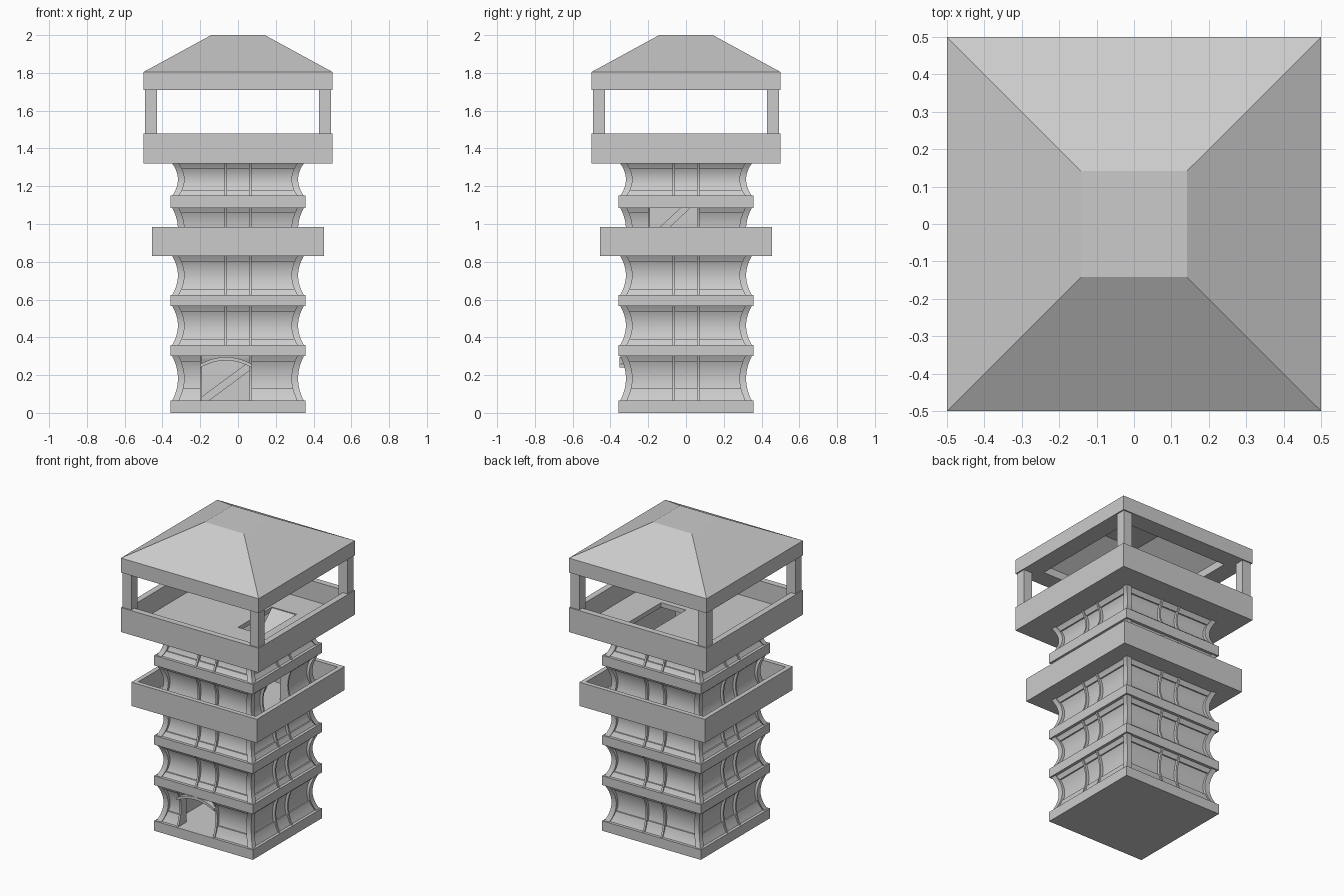
import bpy, bmesh
from math import pi
from mathutils import Matrix

if "Cube" in bpy.data.objects:
    bpy.data.objects.remove(bpy.data.objects["Cube"])


def sq(z, h):
    return [(-h, -h, z), (h, -h, z), (h, h, z), (-h, h, z)]


def loft(name, rings, cyclic=False, turn=0, smooth=False):
    """Skin a list of equal-sized rings; capped at the ends unless cyclic."""
    bm = bmesh.new()
    vs = [[bm.verts.new(p) for p in r] for r in rings]
    n = len(rings[0])
    pairs = list(zip(vs, vs[1:])) + ([(vs[-1], vs[0])] if cyclic else [])
    for a, b in pairs:
        for i in range(n):
            bm.faces.new((a[i], a[(i + 1) % n], b[(i + 1) % n], b[i]))
    if not cyclic:
        bm.faces.new(vs[0])
        bm.faces.new(vs[-1])
    bmesh.ops.recalc_face_normals(bm, faces=bm.faces)
    bm.transform(Matrix.Rotation(turn * pi / 2, 4, 'Z'))
    me = bpy.data.meshes.new(name)
    bm.to_mesh(me)
    bm.free()
    ob = bpy.data.objects.new(name, me)
    bpy.context.collection.objects.link(ob)
    if smooth:
        bpy.ops.object.select_all(action='DESELECT')
        ob.select_set(True)
        bpy.context.view_layer.objects.active = ob
        bpy.ops.object.shade_smooth_by_angle(angle=0.5)
    return ob


def box(name, x0, x1, y0, y1, z0, z1):
    return loft(name, [[(x0, y0, z), (x1, y0, z), (x1, y1, z), (x0, y1, z)] for z in (z0, z1)])


def cut(ob, cutter):
    m = ob.modifiers.new("opening", 'BOOLEAN')
    m.operation, m.solver, m.object = 'DIFFERENCE', 'EXACT', cutter
    bpy.context.view_layer.objects.active = ob
    bpy.ops.object.modifier_apply(modifier=m.name)
    bpy.data.objects.remove(cutter)


# Storeys of the tower, each with a concave wall profile
STOREYS = [(0.065, 0.30), (0.36, 0.565), (0.625, 0.83), (0.86, 1.085), (1.15, 1.32)]
DOOR = (-0.19, 0.063)


def half(s, z):
    z0, z1 = STOREYS[s]
    t = 2 * (z - z0) / (z1 - z0) - 1
    return 0.318 + 0.03 * t * t


def steps(z0, z1, n=10):
    return [z0 + (z1 - z0) * i / n for i in range(n + 1)]


# Recessed hollow walls, running behind the bands
rings = [sq(z, half(s, z) - 0.018) for s, zs in enumerate(STOREYS) for z in steps(*zs)]
rings += [sq(1.32, 0.26), sq(0.065, 0.26)]
walls = loft("tower_walls", rings, cyclic=True)


def arch(x):
    t = (x - sum(DOOR) / 2) / ((DOOR[1] - DOOR[0]) / 2)
    return 0.278 - 0.033 * t * t


arch_x = steps(*DOOR)
outline = [(DOOR[1], 0.06), (DOOR[0], 0.06)] + [(x, arch(x)) for x in arch_x]
cut(walls, loft("front_door_cutter", [[(x, y, z) for x, z in outline] for y in (-0.5, -0.2)]))
cut(walls, box("balcony_door_cutter", 0.2, 0.42, *DOOR, 0.86, 1.085))
bpy.ops.object.select_all(action='DESELECT')
walls.select_set(True)
bpy.context.view_layer.objects.active = walls
bpy.ops.object.shade_smooth_by_angle(angle=0.5)


def bar(name, k, s, x0, x1, z0, z1, proud, n):
    """Strip on wall k that follows the storey's curve."""
    r = []
    for z in steps(z0, z1, n):
        h = half(s, z)
        xa, xb = max(x0, 0.01 - h), min(x1, h - 0.01)
        r.append([(xa, -h - proud, z), (xb, -h - proud, z), (xb, -h + 0.04, z), (xa, -h + 0.04, z)])
    loft(name, r, turn=k, smooth=True)


for s, (z0, z1) in enumerate(STOREYS):
    low = 0.065 if s == 0 else 0.03
    for k in range(4):
        # Corner ribs
        r = []
        for z in steps(z0, z1):
            h = half(s, z)
            r.append([(-h, -h, z), (0.035 - h, -h, z), (0.035 - h, 0.035 - h, z), (-h, 0.035 - h, z)])
        loft("corner_rib", r, turn=k, smooth=True)
        # Upright ribs, moved aside where there is a doorway
        door = (s, k) in ((0, 0), (3, 1))
        for x in ((DOOR[0] - 0.006, DOOR[1] + 0.004) if door else (-0.065, 0.065)):
            bar("upright_rib", k, s, x - 0.006, x + 0.006, z0, z1, 0, 10)
        # Rails along the top and bottom of each panel
        for x0, x1 in (((-0.4, DOOR[0]), (DOOR[1], 0.4)) if door else ((-0.4, 0.4),)):
            bar("lower_rail", k, s, x0, x1, z0, z0 + low, -0.009, 4)
            bar("upper_rail", k, s, x0, x1, z1 - 0.028, z1, -0.009, 3)

# Arched hood over the front door
loft("door_hood", [[(x, -0.352, arch(x)), (x, -0.352, arch(x) + 0.018),
                    (x, -0.28, arch(x) + 0.018), (x, -0.28, arch(x))]
                   for x in steps(DOOR[0] - 0.01, DOOR[1] + 0.01)], smooth=True)

# Base slab and square bands
loft("base_slab", [sq(0, 0.358), sq(0.065, 0.358)])
for z0, z1 in ((0.30, 0.36), (0.565, 0.625), (1.085, 1.15)):
    loft("band", [sq(z0, 0.358), sq(z1, 0.358), sq(z1, 0.26), sq(z0, 0.26)], cyclic=True)

# Balcony and lookout platform, open trays
loft("balcony", [sq(0.83, 0.455), sq(0.985, 0.455), sq(0.985, 0.425), sq(0.86, 0.425)])
platform = loft("platform", [sq(1.32, 0.5), sq(1.48, 0.5), sq(1.48, 0.46), sq(1.35, 0.46)])
cut(platform, box("hatch_cutter", 0.07, 0.25, -0.1, 0.25, 1.28, 1.4))

# Inside ramps: one behind the front door, one up to the hatch
loft("ground_ramp", [[(x, 0.09, z), (x, 0.26, z), (x, 0.26, z - 0.05), (x, 0.09, z - 0.05)]
                     for x, z in ((-0.2, 0.08), (0.26, 0.42))])
loft("hatch_ramp", [[(0.07, y, z), (0.26, y, z), (0.26, y, z - 0.05), (0.07, y, z - 0.05)]
                    for y, z in ((-0.25, 0.88), (0.25, 1.345))])

# Posts
for sx in (-1, 1):
    for sy in (-1, 1):
        x, y = sx * 0.461, sy * 0.461
        box("post", x - 0.031, x + 0.031, y - 0.031, y + 0.031, 1.35, 1.71)

# Hollow hipped roof with deep eaves
loft("roof", [sq(1.95, 0.13), sq(1.76, 0.38), sq(1.71, 0.38), sq(1.71, 0.5), sq(1.805, 0.5), sq(2.0, 0.142)])
